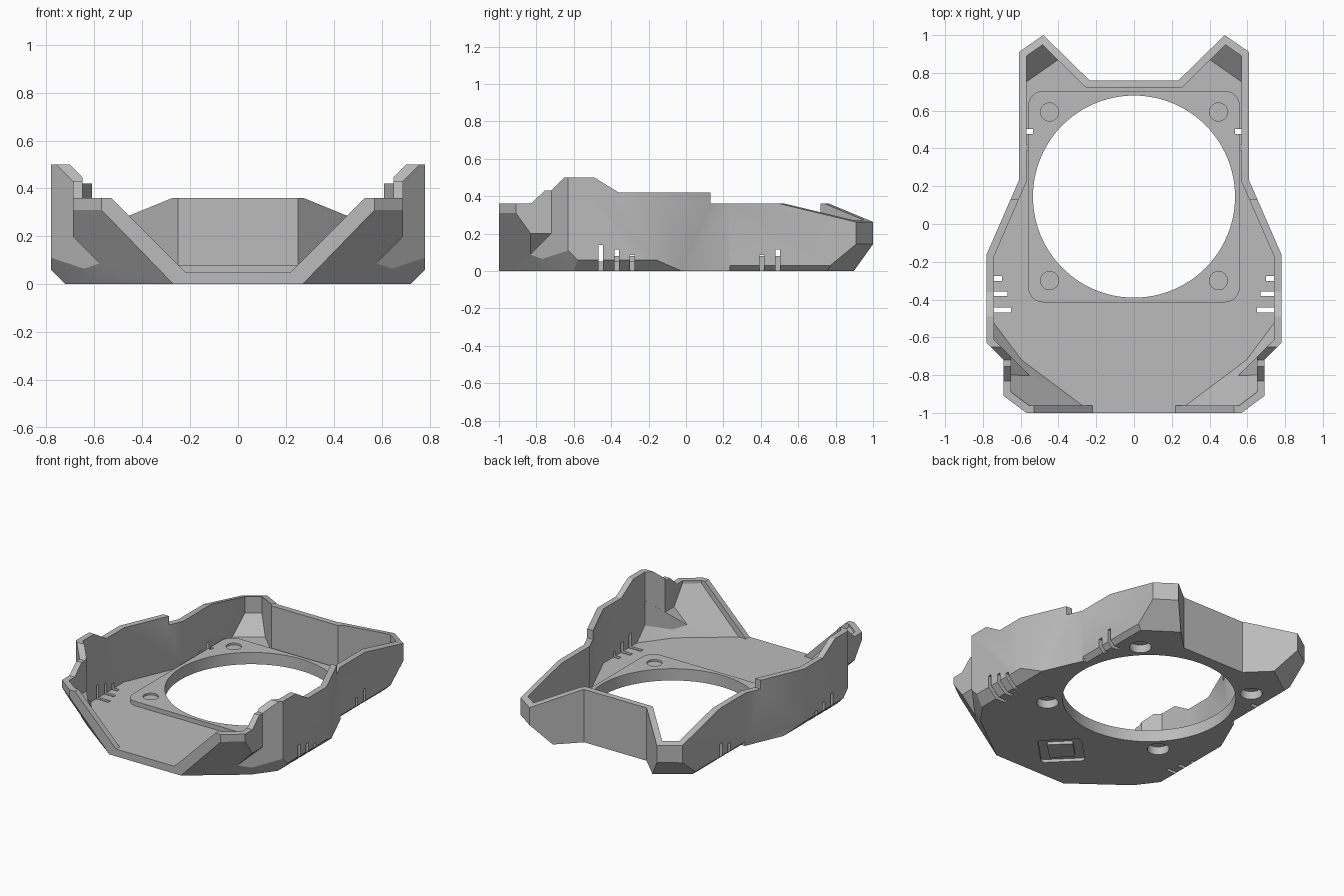
import bpy, bmesh, math
from mathutils import Vector

if "Cube" in bpy.data.objects:
    bpy.data.objects.remove(bpy.data.objects["Cube"])

grey = bpy.data.materials.new("plain grey")
grey.use_nodes = True
grey.diffuse_color = (0.5, 0.5, 0.5, 1)
grey.node_tree.nodes["Principled BSDF"].inputs["Base Color"].default_value = grey.diffuse_color


def finish(name, bm):
    bmesh.ops.recalc_face_normals(bm, faces=bm.faces)
    mesh = bpy.data.meshes.new(name)
    bm.to_mesh(mesh)
    bm.free()
    mesh.materials.append(grey)
    obj = bpy.data.objects.new(name, mesh)
    bpy.context.collection.objects.link(obj)
    return obj


def prism_mesh(points, direction):
    bm = bmesh.new()
    face = bm.faces.new([bm.verts.new(p) for p in points])
    new = bmesh.ops.extrude_face_region(bm, geom=[face])["geom"]
    verts = [v for v in new if isinstance(v, bmesh.types.BMVert)]
    bmesh.ops.translate(bm, verts=verts, vec=direction)
    return bm


def prism(name, points, direction):
    return finish(name, prism_mesh(points, direction))


def hull(name, points):
    bm = bmesh.new()
    for p in points:
        bm.verts.new(p)
    bmesh.ops.convex_hull(bm, input=bm.verts)
    return finish(name, bm)


def cylinder(name, x, y, z0, z1, radius, sides=48):
    ring = [(x + radius * math.cos(2 * math.pi * i / sides),
             y + radius * math.sin(2 * math.pi * i / sides), z0) for i in range(sides)]
    return prism(name, ring, (0, 0, z1 - z0))


def box(name, x0, x1, y0, y1, z0, z1):
    return prism(name, [(x0, y0, z0), (x1, y0, z0), (x1, y1, z0), (x0, y1, z0)], (0, 0, z1 - z0))


def rounded(name, cx, cy, hx, hy, r, z0, z1, turn=0.0):
    pts = []
    for k, (sx, sy) in enumerate([(1, 1), (-1, 1), (-1, -1), (1, -1)]):
        for i in range(7):
            a = math.radians(90 * k + 15 * i)
            x, y = sx * (hx - r) + r * math.cos(a), sy * (hy - r) + r * math.sin(a)
            pts.append((cx + x * math.cos(turn) - y * math.sin(turn),
                        cy + x * math.sin(turn) + y * math.cos(turn), z0))
    return prism(name, pts, (0, 0, z1 - z0))


def combine(target, tool, operation="DIFFERENCE"):
    mod = target.modifiers.new("combine", "BOOLEAN")
    mod.operation, mod.object, mod.solver = operation, tool, "EXACT"
    bpy.context.view_layer.objects.active = target
    bpy.ops.object.modifier_apply(modifier=mod.name)
    bpy.data.objects.remove(tool)


def slice_off(bm, point, normal):
    geom = bm.verts[:] + bm.edges[:] + bm.faces[:]
    bmesh.ops.bisect_plane(bm, geom=geom, dist=1e-5, plane_co=point, plane_no=normal, clear_outer=True)
    rim = [e for e in bm.edges if e.is_boundary]
    if rim:
        bmesh.ops.holes_fill(bm, edges=rim, sides=0)


def inset(points, t):
    # Mitred inward offset of a counter-clockwise outline
    out = []
    for i, p in enumerate(points):
        a = (p - points[i - 1]).normalized()
        b = (points[(i + 1) % len(points)] - p).normalized()
        na, nb = Vector((-a.y, a.x)), Vector((-b.y, b.x))
        out.append(p + (na + nb) * t / (1 + na.dot(nb)))
    return out


# Plan outline, right half mirrored to the other side
half = [(0.57, -1), (0.69, -0.91), (0.69, -0.72), (0.78, -0.63), (0.78, -0.16),
        (0.61, 0.23), (0.61, 0.91), (0.48, 1), (0.235, 0.76)]
plan = [Vector(p) for p in half] + [Vector((-x, y)) for x, y in reversed(half)]


def shell(name, outline, z0, z1, shift, outer):
    bm = prism_mesh([(p.x, p.y, z0) for p in outline], (0, 0, z1 - z0))
    # Sloped undersides: direction, distance, height there and steepness
    slopes = [(0.6, -0.8, 1.142, 0.31, 1.72), (0.8, -0.6, 0.936, 0, 1.67),
              (0.57, 0.82, 1.09, 0.14, 1.0)]
    for side in (1, -1):
        for nx, ny, d, z, s in slopes:
            k = (d - shift) / (nx * nx + ny * ny)
            slice_off(bm, (side * nx * k, ny * k, z), (side * nx * s, ny * s, -1))
        if outer:
            slice_off(bm, (side * 0.72, 0, 0), (side, 0, -1))
            slice_off(bm, (side * 0.61, 0.5, 0.36), (side * 0.173, 0.24, 1))
    obj = finish(name, bm)
    # Undercut below each front lug
    off = 0.057 if not outer else 0
    for side in (1, -1):
        corner = [(0.39, -1.02, -0.1), (1, -0.41, -0.1), (1, -1.02, -0.1),
                  (1, -0.41, 0.51), (1, -1.02, 0.51)]
        combine(obj, hull("lug_undercut", [(side * (x - off), y, z) for x, y, z in corner]))
    return obj


# Outer body with its stepped wall tops
body = shell("fan_tray", plan, 0, 0.6, 0, True)
tops = [(-1.1, 0.36), (-0.83, 0.36), (-0.755, 0.43), (-0.72, 0.43), (-0.65, 0.5), (-0.49, 0.5),
        (-0.36, 0.42), (0.13, 0.42), (0.13, 0.36), (1.1, 0.36), (1.1, 0.9), (-1.1, 0.9)]
combine(body, prism("wall_top_cut", [(-1, y, z) for y, z in tops], (2, 0, 0)))

# Hollow inside
combine(body, shell("cavity", inset(plan, 0.04), 0.05, 0.9, 0.058, False))

# V-shaped front opening
notch = [(-0.22, 0.05), (0.22, 0.05), (0.67, 0.5), (-0.67, 0.5)]
combine(body, prism("front_opening", [(x, -1.1, z) for x, z in notch], (0, 0.15, 0)))

# Raised fan pad and its round opening
combine(body, rounded("fan_pad", 0, 0.145, 0.56, 0.56, 0.08, 0.02, 0.08), "UNION")
combine(body, cylinder("fan_opening", 0, 0.145, -0.2, 0.3, 0.535, 96))

for side in (1, -1):
    # Bottom chamfer along the rear walls
    chamfer = [(0.57, -0.01), (0.7, -0.01), (0.7, 0.12)]
    combine(body, prism("rear_chamfer", [(side * x, 0.235, z) for x, z in chamfer], (0, 0.7, 0)))
    # Screw recesses above and below
    for y in (-0.3, 0.593):
        combine(body, cylinder("screw_dent", side * 0.447, y, 0.068, 0.2, 0.048, 32))
        combine(body, cylinder("screw_pocket", side * 0.447, y, -0.1, 0.055, 0.068, 32))
    # Narrow slots through the walls
    for y, x, top in [(-0.455, 0.65, 0.14), (-0.37, 0.67, 0.115), (-0.288, 0.7, 0.085),
                      (0.405, 0.565, 0.085), (0.49, 0.535, 0.115)]:
        x0, x1 = sorted((side * x, side))
        combine(body, box("wall_slot", x0, x1, y - 0.0125, y + 0.0125, -0.1, top))

# Shallow square recess on the underside with a raised centre
recess = rounded("under_recess", 0, -0.7, 0.135, 0.135, 0.025, -0.1, 0.02, math.pi / 4)
combine(recess, rounded("recess_core", 0, -0.7, 0.08, 0.08, 0.01, -0.2, 0.1, math.pi / 4))
combine(body, recess)

# Smooth round openings and shallow wall bends, sharp edges elsewhere
bpy.ops.object.select_all(action="DESELECT")
body.select_set(True)
bpy.context.view_layer.objects.active = body
bpy.ops.object.shade_smooth_by_angle(angle=math.radians(30))
